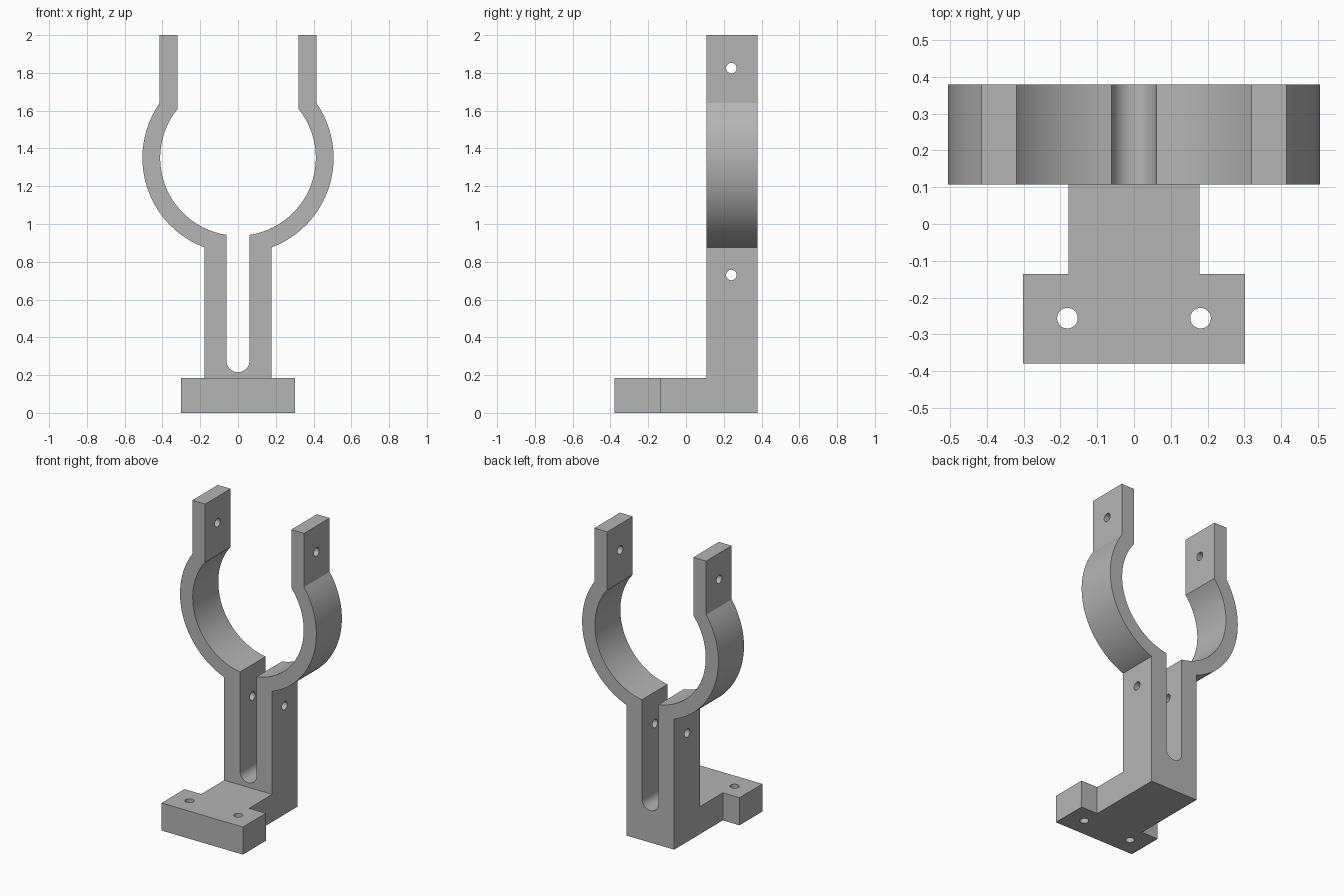
import bpy
import bmesh
from math import asin, acos, cos, sin, pi
from mathutils import Matrix, Vector

cube = bpy.data.objects.get("Cube")
if cube:
    bpy.data.objects.remove(cube, do_unlink=True)

# Shared dimensions
RING_Z, R_OUT, R_IN = 1.35, 0.506, 0.412
POST, SLOT = 0.178, 0.061          # half widths
TAB_OUT, TAB_IN = 0.415, 0.32
FRONT, BACK, SPLIT = 0.108, 0.379, -0.136
BASE_TOP, HOLE_R = 0.185, 0.028

grey = bpy.data.materials.new("plain grey")
grey.use_nodes = True
colour = (0.46, 0.46, 0.46, 1)
grey.diffuse_color = colour
grey.node_tree.nodes["Principled BSDF"].inputs["Base Color"].default_value = colour


def make_object(name, bm):
    bmesh.ops.recalc_face_normals(bm, faces=bm.faces)
    mesh = bpy.data.meshes.new(name)
    bm.to_mesh(mesh)
    bm.free()
    mesh.materials.append(grey)
    obj = bpy.data.objects.new(name, mesh)
    bpy.context.collection.objects.link(obj)
    return obj


def extrude_profile(name, points, offset):
    bm = bmesh.new()
    face = bm.faces.new([bm.verts.new(p) for p in points])
    result = bmesh.ops.extrude_face_region(bm, geom=[face], use_keep_orig=True)
    verts = [g for g in result["geom"] if isinstance(g, bmesh.types.BMVert)]
    bmesh.ops.translate(bm, verts=verts, vec=Vector(offset))
    return make_object(name, bm)


def arc(cz, radius, start, end, steps):
    angles = [start + (end - start) * i / steps for i in range(steps + 1)]
    return [(radius * cos(a), cz + radius * sin(a)) for a in angles]


def mirrored(half):
    return half + [(-x, v) for x, v in reversed(half)]


def boolean(target, tool, operation):
    mod = target.modifiers.new(operation.title(), "BOOLEAN")
    mod.operation, mod.solver, mod.object = operation, "EXACT", tool
    bpy.context.view_layer.objects.active = target
    bpy.ops.object.modifier_apply(modifier=mod.name)
    bpy.data.objects.remove(tool, do_unlink=True)


# Split clamp: post, open ring and tabs, with a round-bottomed slot
half = [(POST, 0)]
half += arc(RING_Z, R_OUT, -acos(POST / R_OUT), acos(TAB_OUT / R_OUT), 48)
half += [(TAB_OUT, 2), (TAB_IN, 2)]
half += arc(RING_Z, R_IN, acos(TAB_IN / R_IN), -acos(SLOT / R_IN), 48)
half += arc(0.276, SLOT, 0, -pi / 2, 10)[:-1]
outline = half + [(0, 0.276 - SLOT)] + [(-x, z) for x, z in reversed(half)]
clamp = extrude_profile("clamp_bracket", [(x, FRONT, z) for x, z in outline],
                        (0, BACK - FRONT, 0))

# T-shaped foot
plan = mirrored([(0.302, -BACK), (0.302, SPLIT), (POST, SPLIT), (POST, FRONT)])
foot = extrude_profile("foot", [(x, y, 0) for x, y in plan], (0, 0, BASE_TOP))
boolean(clamp, foot, "UNION")

# Bolt holes: two across the clamp, two down through the foot
across = Matrix.Rotation(pi / 2, 4, "Y")
mid = (FRONT + BACK) / 2 - 0.003
holes = [Matrix.Translation((0, mid, z)) @ across for z in (0.73, 1.825)]
holes += [Matrix.Translation((x, -0.256, 0)) for x in (-0.181, 0.181)]
for matrix in holes:
    bm = bmesh.new()
    bmesh.ops.create_cone(bm, cap_ends=True, segments=32, radius1=HOLE_R,
                          radius2=HOLE_R, depth=1.2, matrix=matrix)
    cutter = make_object("hole_cutter", bm)
    cutter.hide_render = True
    boolean(clamp, cutter, "DIFFERENCE")

# Smooth the curved walls, keep the corners crisp
bpy.ops.object.select_all(action="DESELECT")
clamp.select_set(True)
bpy.context.view_layer.objects.active = clamp
bpy.ops.object.shade_smooth_by_angle(angle=pi / 9)
